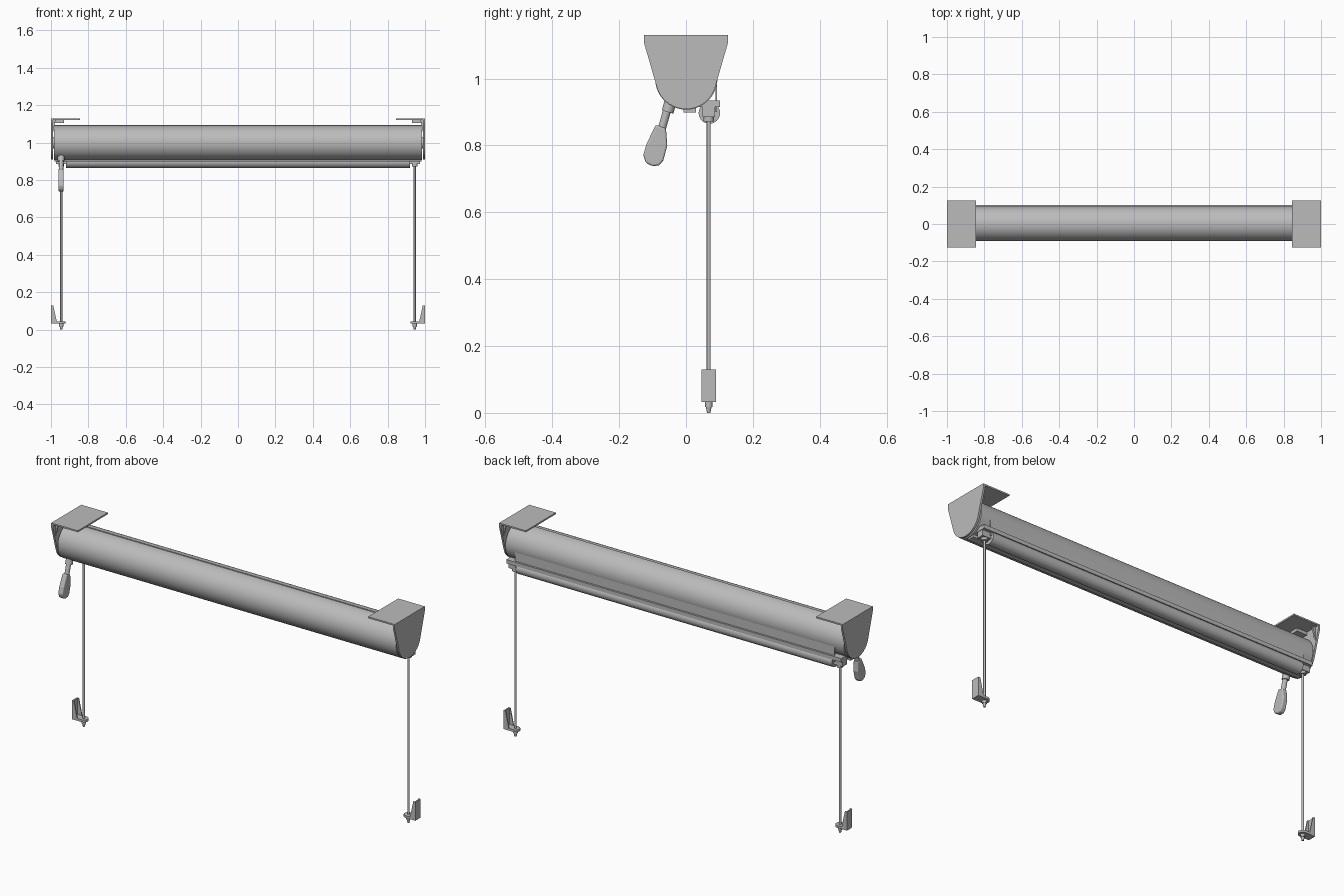
import bpy, bmesh, math
from mathutils import Vector

cube = bpy.data.objects.get("Cube")
if cube:
    bpy.data.objects.remove(cube, do_unlink=True)

grey = bpy.data.materials.new("plain grey")
grey.use_nodes = True
grey.diffuse_color = (0.5, 0.5, 0.5, 1)
grey.node_tree.nodes["Principled BSDF"].inputs["Base Color"].default_value = (0.5, 0.5, 0.5, 1)


def finish(name, bm, smooth=False):
    bmesh.ops.recalc_face_normals(bm, faces=bm.faces)
    mesh = bpy.data.meshes.new(name)
    bm.to_mesh(mesh)
    bm.free()
    mesh.materials.append(grey)
    obj = bpy.data.objects.new(name, mesh)
    bpy.context.collection.objects.link(obj)
    if smooth:
        bpy.ops.object.select_all(action="DESELECT")
        obj.select_set(True)
        bpy.context.view_layer.objects.active = obj
        bpy.ops.object.shade_smooth_by_angle(angle=math.radians(35))
    return obj


def prism(name, points, direction, smooth=False):
    """Extrude a planar outline along a direction."""
    bm = bmesh.new()
    face = bm.faces.new([bm.verts.new(p) for p in points])
    made = bmesh.ops.extrude_face_region(bm, geom=[face])["geom"]
    bmesh.ops.translate(bm, vec=direction, verts=[v for v in made if isinstance(v, bmesh.types.BMVert)])
    return finish(name, bm, smooth)


def along_x(name, yz, x0, x1, smooth=False):
    return prism(name, [(x0, y, z) for y, z in yz], (x1 - x0, 0, 0), smooth)


def box(name, x0, x1, y0, y1, z0, z1):
    return along_x(name, [(y0, z0), (y1, z0), (y1, z1), (y0, z1)], x0, x1)


def rod(name, a, b, r1, r2=None, sides=24):
    a, b = Vector(a), Vector(b)
    bm = bmesh.new()
    bmesh.ops.create_cone(bm, cap_ends=True, segments=sides, radius1=r1,
                          radius2=r1 if r2 is None else r2, depth=(b - a).length)
    obj = finish(name, bm, True)
    obj.location = (a + b) / 2
    obj.rotation_euler = (b - a).to_track_quat("Z", "Y").to_euler()
    return obj


def arc(cy, cz, r, start, end, steps):
    angles = [math.radians(start + (end - start) * i / steps) for i in range(steps + 1)]
    return [(cy + r * math.cos(a), cz + r * math.sin(a)) for a in angles]


# Rolled fabric: one spiral turn leaves a small step on top
roll = []
for i in range(97):
    a = math.pi / 2 + 2 * math.pi * i / 96
    r = 0.091 + 0.004 * i / 96
    roll.append((r * math.cos(a), 1.0 + r * math.sin(a)))
along_x("fabric_roll", roll, -0.985, 0.985, True)

# Fabric drop, bottom rail and its top flange
box("fabric_drop", -0.93, 0.93, 0.088, 0.092, 0.90, 1.0)
along_x("bottom_rail", arc(0.07, 0.897, 0.032, 0, 352, 44), -0.92, 0.92, True)
box("rail_flange", -0.975, 0.975, 0.036, 0.102, 0.915, 0.935)
box("lower_strip", -0.98, 0.98, -0.008, 0.03, 0.898, 0.912)

WIRE_X, WIRE_Y = 0.945, 0.068
for s, side in ((-1, "right"), (1, "left")):
    # Mounting bracket with top plate, rounded end plate and ribs
    box(f"{side}_top_plate", s * 0.845, s, -0.125, 0.125, 1.122, 1.13)
    outline = [(0.125, 1.13), (-0.125, 1.13), (-0.125, 1.105)] + \
        arc(0, 1.0, 0.091, 194, 346, 28) + [(0.125, 1.105)]
    along_x(f"{side}_end_plate", outline, s * 0.99, s)
    box(f"{side}_plate_block", s * 0.93, s * 0.99, -0.045, 0.045, 1.106, 1.124)
    for y in (-0.1, 0.1):
        prism(f"{side}_gusset", [(s * 0.992, y - 0.004, 1.124), (s * 0.975, y - 0.004, 1.124),
                                 (s * 0.992, y - 0.004, 1.04)], (0, 0.008, 0))
    rod(f"{side}_roll_axle", (s * 0.98, 0, 1), (s * 0.995, 0, 1), 0.03)

    # Guide at the rail end and the guide wire
    box(f"{side}_wire_guide", s * 0.918, s * 0.972, 0.05, 0.086, 0.885, 0.92)
    rod(f"{side}_guide_collar", (s * WIRE_X, WIRE_Y, 0.872), (s * WIRE_X, WIRE_Y, 0.9), 0.016)
    rod(f"{side}_guide_wire", (s * WIRE_X, WIRE_Y, 0.02), (s * WIRE_X, WIRE_Y, 0.9), 0.006, sides=16)

    # Lower wall bracket: back plate, side gussets, rounded foot, pin
    box(f"{side}_wall_plate", s * 0.993, s, 0.046, 0.09, 0.032, 0.13)
    for y in (0.046, 0.085):
        prism(f"{side}_wall_gusset", [(s * 0.998, y, 0.13), (s * 0.988, y, 0.13),
                                      (s * 0.968, y, 0.04), (s * 0.998, y, 0.04)], (0, 0.005, 0))
    foot = [(s * 0.998, 0.09, 0.032)] + \
        [(s * (WIRE_X - 0.023 * math.sin(t)), WIRE_Y + 0.022 * math.cos(t), 0.032)
         for t in (math.pi * i / 16 for i in range(17))] + [(s * 0.998, 0.046, 0.032)]
    prism(f"{side}_foot", foot, (0, 0, 0.012), True)
    rod(f"{side}_pin_collar", (s * WIRE_X, WIRE_Y, 0.018), (s * WIRE_X, WIRE_Y, 0.034), 0.011)
    rod(f"{side}_pin_tip", (s * WIRE_X, WIRE_Y, 0), (s * WIRE_X, WIRE_Y, 0.02), 0.005, 0.009)

# Crank with flat, rounded grip
rod("crank_socket", (-0.946, -0.04, 0.955), (-0.946, -0.055, 0.90), 0.018)
rod("crank_rod", (-0.946, -0.048, 0.935), (-0.946, -0.075, 0.84), 0.012)
grip = along_x("crank_grip", [(-0.09, 0.862), (-0.06, 0.852), (-0.056, 0.80), (-0.068, 0.755), (-0.08, 0.74),
                              (-0.10, 0.738), (-0.12, 0.748), (-0.128, 0.77), (-0.118, 0.805)],
               -0.96, -0.932)
bevel = grip.modifiers.new("rounded_edges", "BEVEL")
bevel.width = 0.006
bevel.segments = 3
